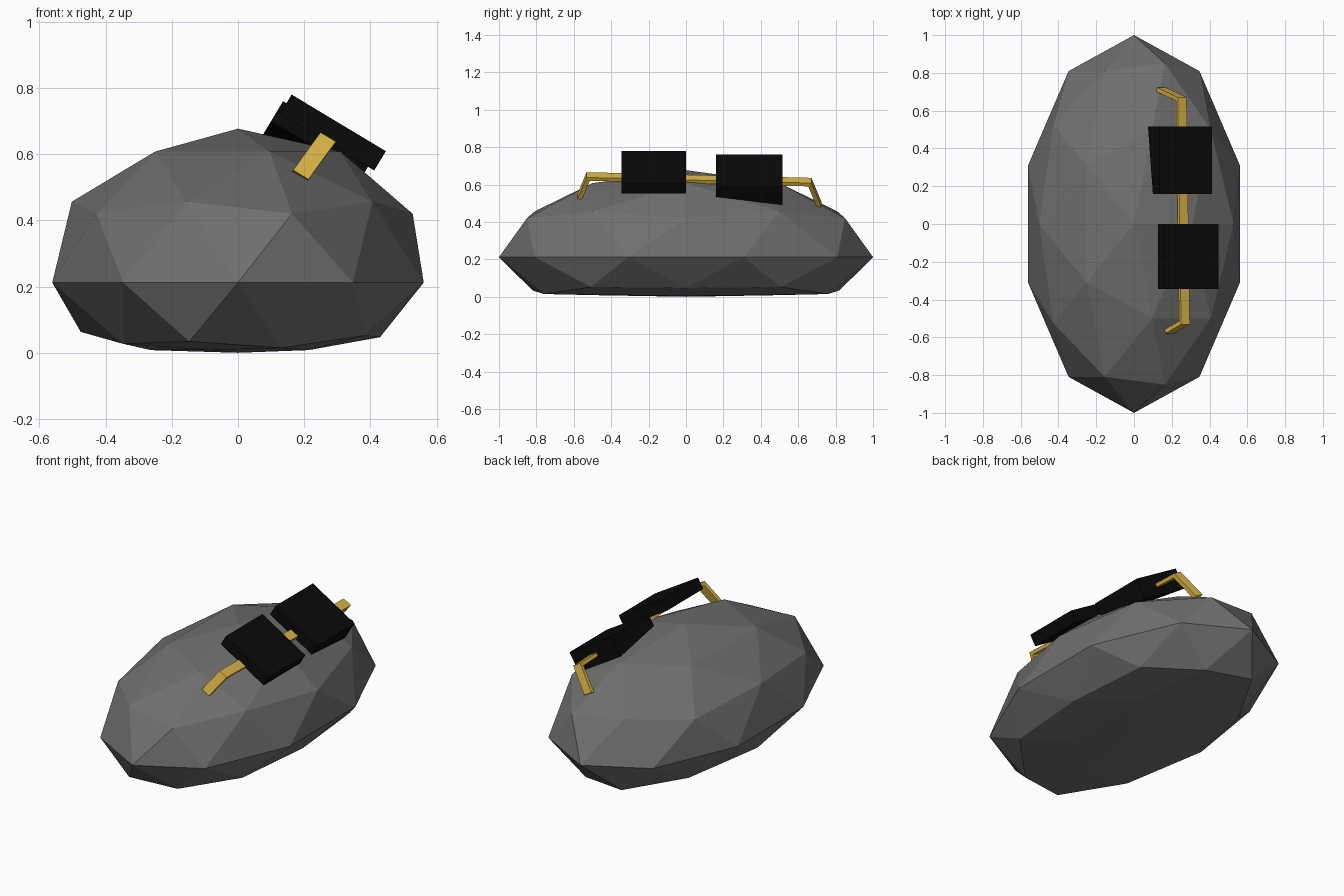
import bpy, bmesh
from mathutils import Vector

if "Cube" in bpy.data.objects:
    bpy.data.objects.remove(bpy.data.objects["Cube"])


def material(name, rgb):
    m = bpy.data.materials.new(name)
    m.diffuse_color = (*rgb, 1)
    m.use_nodes = True
    m.node_tree.nodes["Principled BSDF"].inputs["Base Color"].default_value = m.diffuse_color
    return m


def add_object(name, bm, mat):
    bmesh.ops.recalc_face_normals(bm, faces=bm.faces)
    me = bpy.data.meshes.new(name)
    bm.to_mesh(me)
    bm.free()
    me.materials.append(mat)
    ob = bpy.data.objects.new(name, me)
    bpy.context.collection.objects.link(ob)
    return ob


def loft(name, rings, mat):
    """Skin a list of four-point rings and cap both ends."""
    bm = bmesh.new()
    vs = [[bm.verts.new(p) for p in r] for r in rings]
    for a, b in zip(vs, vs[1:]):
        for i in range(4):
            j = (i + 1) % 4
            bm.faces.new((a[i], a[j], b[j], b[i]))
    bm.faces.new(vs[0])
    bm.faces.new(vs[-1])
    return add_object(name, bm, mat)


stone = material("stone", (0.16, 0.16, 0.16))
brass = material("brass", (0.72, 0.47, 0.06))
black = material("black", (0.003, 0.003, 0.003))

# Boulder: stretched icosphere with a flattened, tapered underside
bm = bmesh.new()
bmesh.ops.create_icosphere(bm, subdivisions=2, radius=1)
for v in bm.verts:
    x, y, z = v.co
    if z > -0.1:
        v.co = (0.59 * x, y, 0.212 + 0.465 * z)
    elif z > -0.48:
        v.co = (0.59 * 0.9 * x, 0.965 * y, 0.063 - 0.04 * y * y)
    elif z > -0.6:
        v.co = (0.59 * 0.855 * x, 0.94 * y, 0.047 - 0.04 * abs(y))
    else:
        v.co = (0.5 * x, 0.92 * y, 0.008 * (1 + z) / 0.15)
add_object("boulder", bm, stone)

# Shared tilt of the fittings: across the slope, and out of it
across = Vector((0.857, 0, -0.515))
out = Vector((0.515, 0, 0.857))
along = Vector((0, 1, 0))


# Pads: slabs lying on the slope; the rear one thickens backwards
def pad(name, top_left, width, y0, y1, t0, t1):
    rings = []
    for y, t in ((y0, t0), (y1, t1)):
        a = Vector((top_left[0], y, top_left[1]))
        b = a + across * width
        rings.append((a, b, b - out * t, a - out * t))
    loft(name, rings, black)


pad("front_pad", (0.162, 0.78), 0.332, -0.345, 0.0, 0.068, 0.068)
pad("rear_pad", (0.136, 0.76), 0.322, 0.16, 0.515, 0.07, 0.12)

# Handle: flat bar bent down at both ends
path = [((0.188, -0.568, 0.535), out * 0.3 - along),
        ((0.267, -0.523, 0.643), out * 0.9 - along * 0.75),
        ((0.25, 0.662, 0.613), out * 0.9 + along * 0.75),
        ((0.143, 0.712, 0.493), out * 0.3 + along)]
w = across * 0.027
rings = []
for p, n in path:
    p, n = Vector(p), n * 0.0115
    rings.append((p - w - n, p + w - n, p + w + n, p - w + n))
loft("handle", rings, brass)
